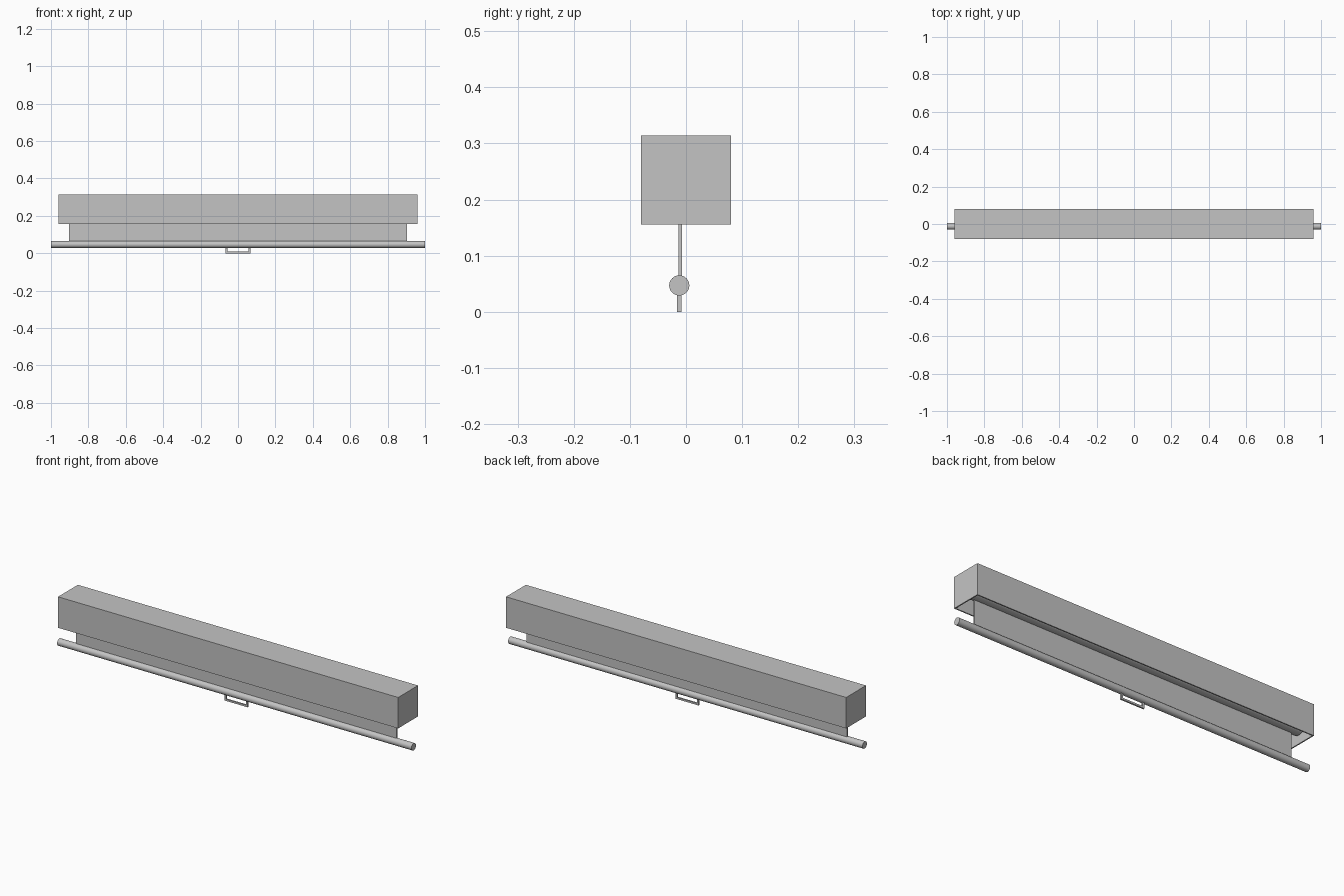
import bpy
import bmesh
import math
from mathutils import Matrix

cube = bpy.data.objects.get("Cube")
if cube:
    bpy.data.objects.remove(cube, do_unlink=True)

GREY = (0.55, 0.55, 0.55, 1)
grey = bpy.data.materials.new("light_grey")
grey.use_nodes = True
grey.diffuse_color = GREY
grey.node_tree.nodes["Principled BSDF"].inputs["Base Color"].default_value = GREY


def finish(name, bm):
    mesh = bpy.data.meshes.new(name)
    bm.to_mesh(mesh)
    bm.free()
    mesh.materials.append(grey)
    obj = bpy.data.objects.new(name, mesh)
    bpy.context.collection.objects.link(obj)
    return obj


def box(name, low, high, open_bottom=False):
    bm = bmesh.new()
    size = [b - a for a, b in zip(low, high)]
    mid = [(a + b) / 2 for a, b in zip(low, high)]
    bmesh.ops.create_cube(bm, size=1, matrix=Matrix.Translation(mid) @ Matrix.Diagonal((*size, 1)))
    if open_bottom:
        bm.normal_update()
        floor = [f for f in bm.faces if f.normal.z < -0.9]
        bmesh.ops.delete(bm, geom=floor, context="FACES_ONLY")
    return finish(name, bm)


def rod(name, half_length, radius, y, z):
    bm = bmesh.new()
    place = Matrix.Translation((0, y, z)) @ Matrix.Rotation(math.pi / 2, 4, "Y")
    bmesh.ops.create_cone(bm, cap_ends=True, segments=32, radius1=radius,
                          radius2=radius, depth=2 * half_length, matrix=place)
    obj = finish(name, bm)
    bpy.ops.object.select_all(action="DESELECT")
    obj.select_set(True)
    bpy.context.view_layer.objects.active = obj
    bpy.ops.object.shade_smooth_by_angle(angle=math.radians(40))
    return obj


# Housing: thin-walled case, open underneath
housing = box("housing", (-0.96, -0.08, 0.156), (0.96, 0.08, 0.314), open_bottom=True)
wall = housing.modifiers.new("wall", "SOLIDIFY")
wall.thickness = 0.006
wall.offset = -1
wall.use_even_offset = True

# Roller inside the housing, with the sheet hanging from it
rod("roller", 0.94, 0.047, 0, 0.234)
box("screen_sheet", (-0.904, -0.013, 0.047), (0.904, -0.007, 0.234))

# Weighted bar along the bottom of the sheet
rod("bottom_bar", 1.0, 0.018, -0.012, 0.047)

# Pull handle: two posts and a grip
for side, x in (("right", -0.061), ("left", 0.061)):
    box(side + "_handle_post", (x - 0.005, -0.016, 0), (x + 0.005, -0.008, 0.036))
box("handle_grip", (-0.056, -0.016, 0), (0.056, -0.008, 0.009))
